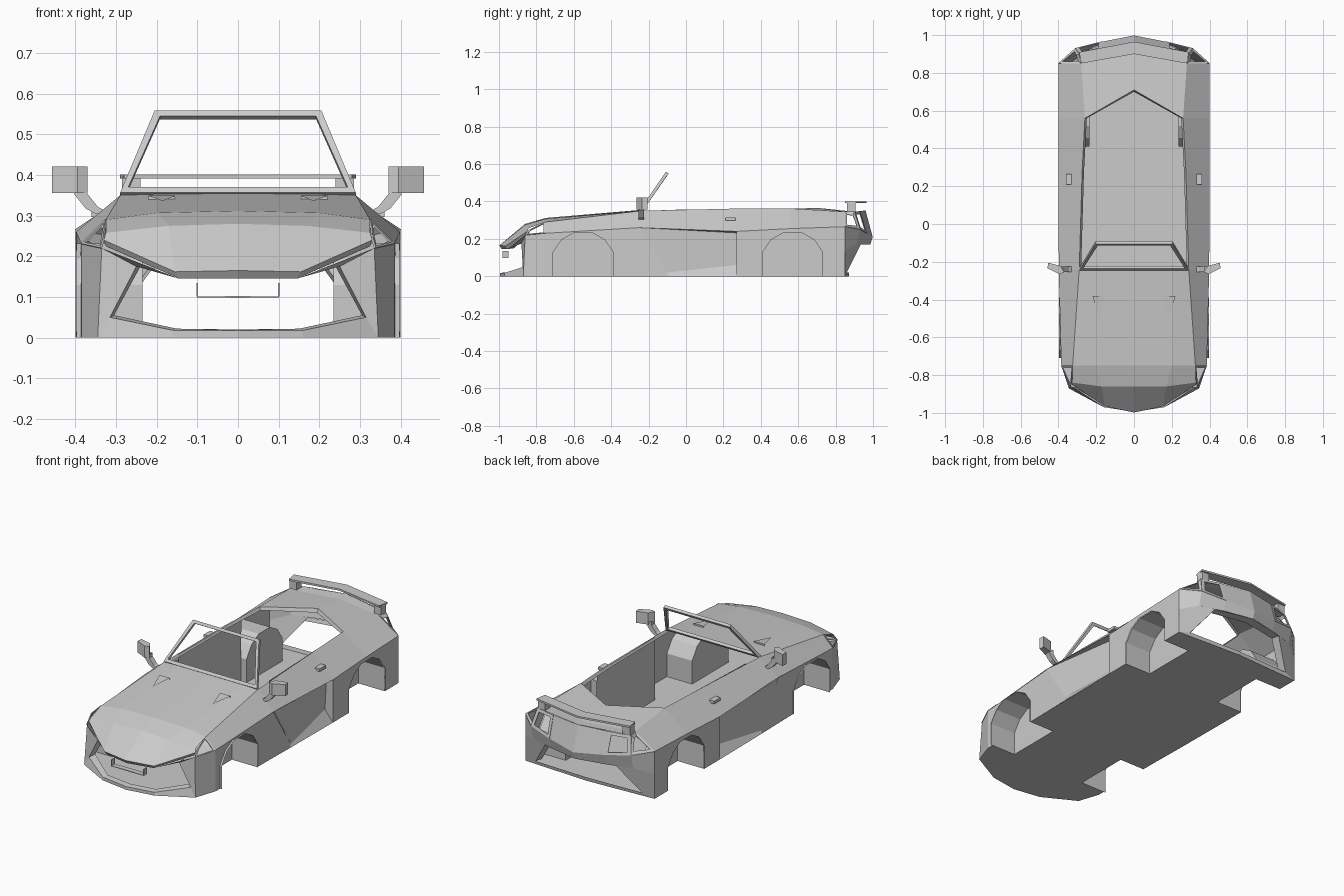
import bpy, bmesh
from mathutils import Vector


def panel(name, faces, mirror=True, thick=0.0):
    """Sheet-metal part made of flat facets, mirrored across x = 0."""
    me = bpy.data.meshes.new(name)
    bm = bmesh.new()
    for f in faces:
        bm.faces.new([bm.verts.new(p) for p in f])
    bmesh.ops.remove_doubles(bm, verts=bm.verts, dist=0.0005)
    bmesh.ops.recalc_face_normals(bm, faces=bm.faces)
    bm.to_mesh(me)
    bm.free()
    ob = bpy.data.objects.new(name, me)
    bpy.context.collection.objects.link(ob)
    if thick:
        s = ob.modifiers.new("thickness", 'SOLIDIFY')
        s.thickness, s.offset = thick, 0
    if mirror:
        m = ob.modifiers.new("mirror", 'MIRROR')
        m.use_clip = True
    return ob


def loft(rows):
    """Quads between successive rows of points."""
    return [[a[i], a[i + 1], b[i + 1], b[i]]
            for a, b in zip(rows, rows[1:]) for i in range(len(a) - 1)]


def ring(pts, width):
    """Quads forming a border of roughly the given width inside an outline."""
    c = sum((Vector(p) for p in pts), Vector()) / len(pts)
    inner = [Vector(p) + (c - Vector(p)).normalized() * width for p in pts]
    return loft([list(pts) + [pts[0]], inner + [inner[0]]])


def box(lo, hi):
    (a, b, c), (d, e, f) = lo, hi
    lower = [(a, b, c), (d, b, c), (d, e, c), (a, e, c)]
    upper = [(x, y, f) for x, y, z in lower]
    return loft([lower + lower[:1], upper + upper[:1]]) + [lower, upper]


def arch(cy):
    half = [(.16, 0), (.16, .13), (.115, .195), (.05, .232)]
    return [(cy - a, z) for a, z in half] + [(cy + a, z) for a, z in half[::-1]]


FRONT, REAR = -.55, .57

# hood with faceted nose
panel("hood", loft([
    [(0, -.95, .15), (.14, -.92, .15), (.315, -.845, .22)],
    [(0, -.985, .145), (.145, -.955, .145), (.325, -.85, .225)],
    [(0, -.998, .165), (.155, -.965, .162), (.33, -.85, .24)],
    [(0, -.86, .28), (.17, -.86, .275), (.325, -.84, .258)],
    [(0, -.75, .312), (.2, -.75, .307), (.325, -.75, .29)],
    [(0, -.24, .355), (.2, -.24, .353), (.29, -.24, .35)]]))
panel("hood_vent", [
    [(.155, -.38, .349), (.22, -.38, .349), (.185, -.49, .336)],
    [(.155, -.38, .349), (.22, -.38, .349), (.22, -.38, .338), (.155, -.38, .338)]])

# shoulder running from headlight to tail
panel("shoulder", loft([
    [(.385, -.75, .23), (.325, -.75, .29)],
    [(.398, -.25, .26), (.29, -.24, .35)],
    [(.4, .27, .24), (.275, .27, .362)],
    [(.4, .56, .255), (.26, .56, .362)],
    [(.4, .85, .265), (.28, .85, .345)]]))

# fenders with polygonal wheel openings
fa, ra = arch(FRONT), arch(REAR)
panel("front_fender", [[(.385 + .018 * (y + .75), y, z) for y, z in
      [(-.75, .23), (-.75, 0)] + fa + [(-.1, 0), (-.1, .02), (-.25, .26)]]])
panel("rear_fender", [[(.4, y, z) for y, z in
      [(.27, .24), (.27, 0)] + ra + [(.85, 0), (.85, .265), (.56, .255)]]])
for name, prof in (("front_wheel_well", fa), ("rear_wheel_well", ra)):
    inner = [(.235, y, z) for y, z in prof]
    panel(name, loft([[(.397, y, z) for y, z in prof], inner]) + [inner])

# recessed door, sill and intake step
panel("door", [
    [(.397, -.1, .02), (.398, -.25, .26), (.36, .27, .232), (.35, .27, .06)],
    [(.397, -.1, .02), (.397, -.1, 0), (.4, .27, 0), (.35, .27, .06)],
    [(.4, .27, 0), (.4, .27, .24), (.36, .27, .232), (.35, .27, .06)],
    [(.398, -.25, .26), (.4, .27, .24), (.36, .27, .232)]])
panel("door_handle", box((.33, .21, .297), (.36, .265, .313)))
panel("inner_door", loft([
    [(.282, -.13, 0), (.27, .41, 0)], [(.282, -.13, .355), (.266, .41, .36)]]))

# floor with wheel cut-outs
panel("floor", [[(x, y, 0) for x, y in [
    (0, -.995), (.16, -.97), (.345, -.87), (.385, -.75), (.386, -.71),
    (.235, -.71), (.235, -.39), (.392, -.39), (.4, .27), (.4, .41),
    (.235, .41), (.235, .73), (.4, .73), (.4, .85), (0, .87)]]])

# front bumper around a wide open grille
panel("front_bumper", loft([
    [(0, -.995, 0), (.16, -.97, 0), (.345, -.87, 0)],
    [(0, -.995, .018), (.16, -.97, .018), (.315, -.87, .05)],
    [(0, -.96, .02), (.15, -.94, .022), (.305, -.83, .055)]]) + [
    [(.345, -.87, 0), (.335, -.86, .22), (.25, -.88, .175), (.315, -.87, .05)],
    [(.315, -.87, .05), (.25, -.88, .175), (.24, -.83, .175), (.305, -.83, .055)],
    [(.335, -.86, .22), (.25, -.88, .175), (.145, -.955, .145)],
    [(.345, -.87, 0), (.385, -.75, 0), (.385, -.75, .23), (.335, -.86, .22)]])
panel("headlight_frame", ring([
    (.325, -.75, .29), (.33, -.845, .245), (.337, -.86, .22), (.385, -.75, .23)], .014),
    thick=.005)
panel("plate_bracket", [
    [(0, -.98, .1), (.1, -.98, .1), (.1, -.95, .1), (0, -.95, .1)],
    [(.1, -.98, .1), (.1, -.95, .1), (.1, -.95, .135), (.1, -.98, .135)]], thick=.004)

# rear deck, with an angled cabin edge
panel("rear_deck", loft([
    [(0, .70, .345), (.25, .56, .345)],
    [(0, .71, .365), (.26, .56, .362)],
    [(0, .90, .345), (.28, .85, .345)],
    [(0, .96, .352), (.29, .9, .345)]]))
panel("cabin_rim", loft([
    [(.29, -.24, .35), (.275, .27, .362), (.26, .56, .362)],
    [(.28, -.24, .335), (.265, .27, .345), (.25, .56, .345)]]))

# spoiler blade on end posts
panel("spoiler_blade", [[(0, .9, .396), (.28, .85, .396), (.29, .91, .396),
                         (0, .965, .396)]], thick=.01)
panel("spoiler_post", box((.24, .862, .34), (.285, .905, .395)))

# tail panel with open lamps
panel("tail_panel", loft([
    [(0, .96, .352), (.17, .93, .348)], [(0, .998, .21), (.17, .965, .228)]]))
panel("tail_lamp_frame", ring([
    (.17, .93, .348), (.29, .9, .345), (.31, .93, .25), (.17, .965, .228)], .025),
    thick=.004)
panel("tail_corner_frame", ring([
    (.28, .85, .345), (.4, .85, .265), (.31, .93, .25), (.29, .9, .345)], .025),
    thick=.004)

# rear bumper around a large open bay
panel("rear_bumper", loft([
    [(0, .998, .21), (.17, .965, .228), (.31, .93, .25), (.4, .85, .265)],
    [(0, .985, .17), (.17, .95, .17), (.31, .91, .17), (.4, .85, .14)]]) + loft([
    [(0, .87, 0), (.4, .85, 0)], [(0, .872, .02), (.33, .86, .02)]]) + [
    [(.4, .85, 0), (.4, .85, .14), (.31, .91, .17), (.22, .935, .17), (.33, .86, .02)],
    [(.22, .935, .17), (.33, .86, .02), (.32, .82, .02), (.21, .89, .17)],
    [(0, .985, .17), (.22, .935, .17), (.21, .89, .17), (0, .93, .17)]])

# windshield frame
outer = [(-.29, -.24, .352), (.29, -.24, .352), (.205, -.1, .555), (-.205, -.1, .555)]
inner = [(-.27, -.23, .366), (.27, -.23, .366), (.192, -.108, .541), (-.192, -.108, .541)]
panel("windshield_frame", loft([outer + outer[:1], inner + inner[:1]]),
      mirror=False, thick=.016)

# side mirrors: slanted head on a bent arm
head = [(.37, -.255), (.395, -.265), (.458, -.235), (.455, -.205), (.39, -.222)]
low = [(x, y, .356) for x, y in head]
top = [(x, y, .421) for x, y in head]
panel("mirror_head", loft([low + low[:1], top + top[:1]]) + [low, top])
path = [(.32, .308), (.345, .322), (.372, .356), (.372, .375)]
sections = [[(x, -.255, z), (x + .03, -.255, z - .004),
             (x + .03, -.225, z - .004), (x, -.225, z), (x, -.255, z)] for x, z in path]
panel("mirror_arm", loft(sections))
